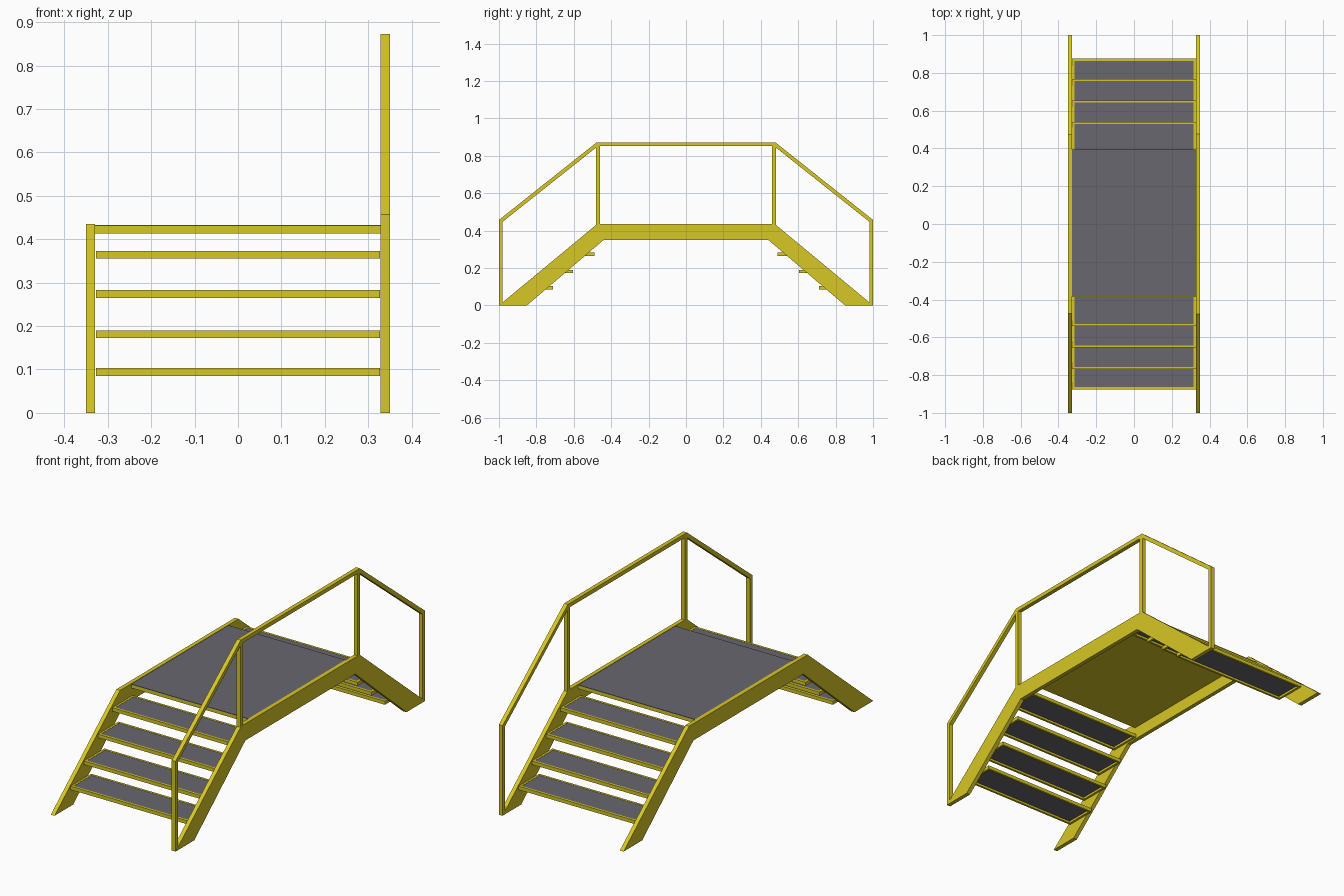
import bpy, bmesh

if "Cube" in bpy.data.objects:
    bpy.data.objects.remove(bpy.data.objects["Cube"])

def material(name, rgb):
    m = bpy.data.materials.new(name)
    m.diffuse_color = (*rgb, 1.0)
    m.use_nodes = True
    m.node_tree.nodes["Principled BSDF"].inputs["Base Color"].default_value = m.diffuse_color
    return m

YELLOW = material("safety_yellow", (0.68, 0.57, 0.018))
GREY = material("tread_grey", (0.138, 0.136, 0.156))

def finish(name, bm, mat):
    bmesh.ops.recalc_face_normals(bm, faces=bm.faces)
    me = bpy.data.meshes.new(name)
    bm.to_mesh(me)
    bm.free()
    me.materials.append(mat)
    ob = bpy.data.objects.new(name, me)
    bpy.context.collection.objects.link(ob)
    return ob

def add_box(bm, x0, x1, y0, y1, z0, z1):
    vs = bmesh.ops.create_cube(bm, size=1.0)["verts"]
    for v in vs:
        v.co.x = x1 if v.co.x > 0 else x0
        v.co.y = y1 if v.co.y > 0 else y0
        v.co.z = z1 if v.co.z > 0 else z0

def add_profile(bm, pts, x0, x1):
    # side (y, z) outline extruded along x
    face = bm.faces.new([bm.verts.new((x0, y, z)) for y, z in pts])
    ext = bmesh.ops.extrude_face_region(bm, geom=[face])["geom"]
    for v in ext:
        if isinstance(v, bmesh.types.BMVert):
            v.co.x = x1

def mirrored(half):
    return half + [(-y, z) for y, z in reversed(half)]

# Side stringers
stringer = mirrored([(-1.0, 0.0), (-0.475, 0.435)]) + \
    [(0.85, 0.0), (0.44, 0.35), (-0.44, 0.35), (-0.85, 0.0)]
for name, x0, x1 in (("left_stringer", -0.35, -0.329), ("right_stringer", 0.329, 0.35)):
    bm = bmesh.new()
    add_profile(bm, stringer, x0, x1)
    finish(name, bm, YELLOW)

# Handrail on the right side: bent rail with end posts, plus two middle posts
outer = mirrored([(-1.0, 0.0), (-1.0, 0.457), (-0.477, 0.872)])
inner = mirrored([(-0.98, 0.0), (-0.98, 0.447), (-0.47, 0.852)])
bm = bmesh.new()
add_profile(bm, outer + inner[::-1], 0.3285, 0.3495)
finish("handrail", bm, YELLOW)
for name, s in (("front_rail_post", -1), ("back_rail_post", 1)):
    bm = bmesh.new()
    add_box(bm, 0.3285, 0.3495, s * 0.47 - 0.01, s * 0.47 + 0.01, 0.42, 0.858)
    finish(name, bm, YELLOW)

# Platform: yellow tray with a thin grey walking surface
bm = bmesh.new()
add_box(bm, -0.329, 0.329, -0.385, 0.395, 0.413, 0.430)
finish("platform_tray", bm, YELLOW)
bm = bmesh.new()
add_box(bm, -0.329, 0.329, -0.385, 0.395, 0.430, 0.433)
finish("platform_surface", bm, GREY)

# Treads: open yellow frame holding a grey panel, four on each flight
STEPS = [(-0.875, 0.085), (-0.768, 0.172), (-0.655, 0.265), (-0.54, 0.355)]
DEPTH, H, RIM, W = 0.165, 0.018, 0.011, 0.327
for side, s in (("front", 1), ("back", -1)):
    for i, (y, z) in enumerate(STEPS):
        y0, y1 = sorted((s * y, s * (y + DEPTH)))
        bm = bmesh.new()
        add_box(bm, -W, W, y0, y0 + RIM, z, z + H)
        add_box(bm, -W, W, y1 - RIM, y1, z, z + H)
        for x0, x1 in ((-W, -W + RIM), (W - RIM, W)):
            add_box(bm, x0, x1, y0 + RIM, y1 - RIM, z, z + H)
        finish(f"{side}_tread_frame_{i + 1}", bm, YELLOW)
        bm = bmesh.new()
        add_box(bm, -W + RIM, W - RIM, y0 + RIM, y1 - RIM, z + H - 0.007, z + H - 0.001)
        finish(f"{side}_tread_panel_{i + 1}", bm, GREY)
